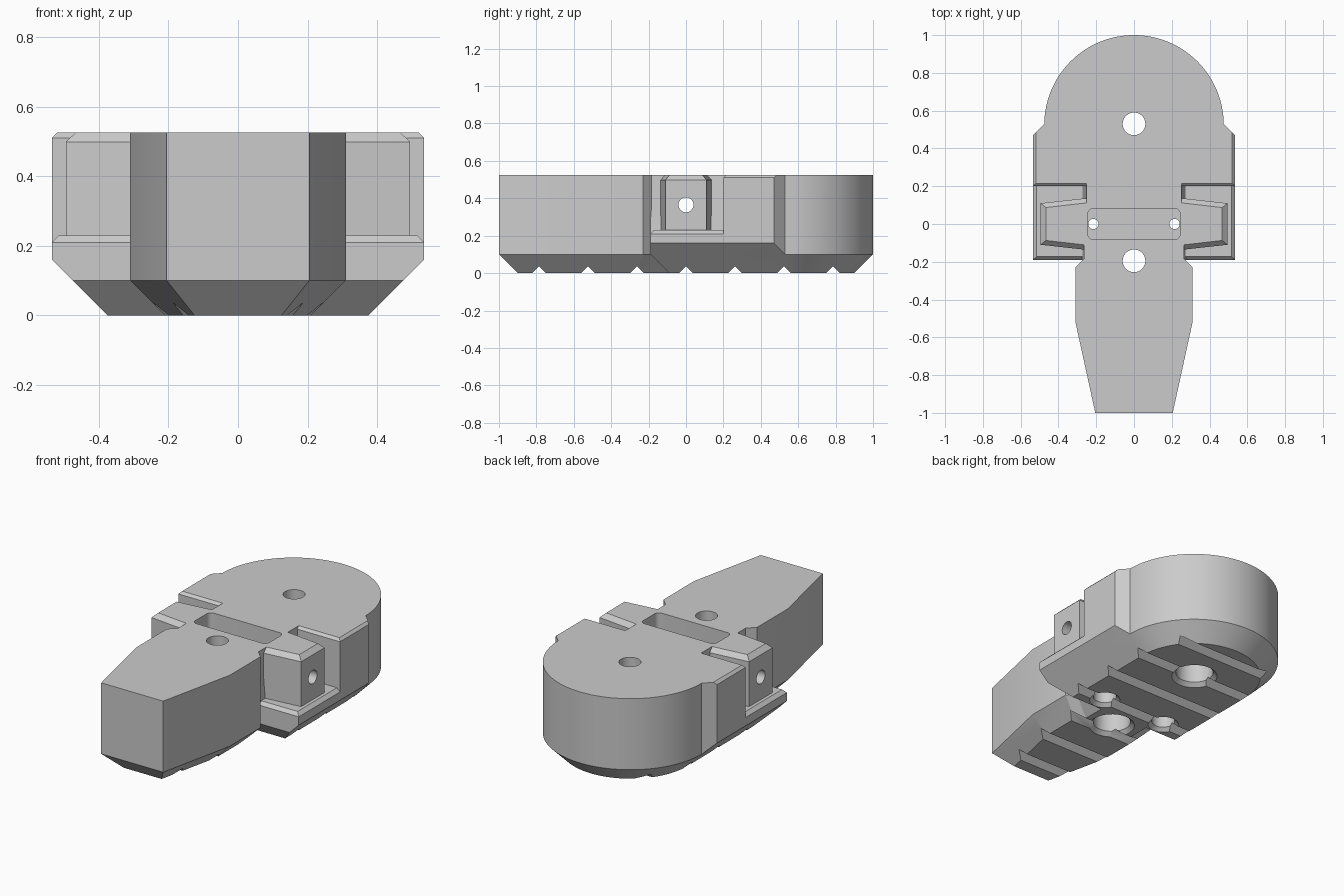
import bpy, bmesh
from math import pi, sin, cos
from mathutils import Matrix

if "Cube" in bpy.data.objects:
    bpy.data.objects.remove(bpy.data.objects["Cube"], do_unlink=True)

grey = bpy.data.materials.new("plain grey")
grey.use_nodes = True
grey.diffuse_color = (0.6, 0.6, 0.6, 1)
grey.node_tree.nodes["Principled BSDF"].inputs["Base Color"].default_value = (0.6, 0.6, 0.6, 1)

TOP = 0.525      # height of the flat top
BEVEL = 0.1      # bottom chamfer
LEDGE = 0.23     # top of the side ledges


def finish(name, bm):
    bmesh.ops.recalc_face_normals(bm, faces=bm.faces)
    mesh = bpy.data.meshes.new(name)
    bm.to_mesh(mesh)
    bm.free()
    mesh.materials.append(grey)
    ob = bpy.data.objects.new(name, mesh)
    bpy.context.collection.objects.link(ob)
    return ob


def hull(name, layers, flip=1):
    """Convex solid around outlines stacked as (z, [(x, y), ...])."""
    bm = bmesh.new()
    for z, outline in layers:
        for x, y in outline:
            bm.verts.new((flip * x, y, z))
    bmesh.ops.convex_hull(bm, input=bm.verts)
    bmesh.ops.dissolve_limit(bm, angle_limit=0.005, verts=bm.verts, edges=bm.edges)
    return finish(name, bm)


def mirrored(half):
    return half + [(-x, y) for x, y in half]


def rect(x0, x1, y0, y1):
    return [(x0, y0), (x1, y0), (x1, y1), (x0, y1)]


def arc(cx, cy, r, start, end, n):
    return [(cx + r * cos(start + (end - start) * i / n),
             cy + r * sin(start + (end - start) * i / n)) for i in range(n + 1)]


def rod(name, r1, r2, z0, z1, x=0, y=0):
    bm = bmesh.new()
    bmesh.ops.create_cone(bm, cap_ends=True, segments=40, radius1=r1, radius2=r2,
                          depth=z1 - z0, matrix=Matrix.Translation((x, y, (z0 + z1) / 2)))
    return finish(name, bm)


def combine(target, tool, operation):
    mod = target.modifiers.new(operation, 'BOOLEAN')
    mod.operation = operation
    mod.solver = 'EXACT'
    mod.object = tool
    bpy.context.view_layer.objects.active = target
    bpy.ops.object.modifier_apply(modifier=mod.name)
    bpy.data.objects.remove(tool, do_unlink=True)


# Round tail section with a bevelled underside
def tail_outline(inset):
    r = 0.475 - inset
    return arc(0, 0.525, r, 0, pi, 64) + [(-r, -0.19 + inset), (r, -0.19 + inset)]


body = hull("shoe_body", [(0, tail_outline(BEVEL)), (BEVEL, tail_outline(0)), (TOP, tail_outline(0))])

# Open the side recesses
for s in (1, -1):
    recess = hull("recess_cutter", [
        (0.15, rect(0.28, 0.7, -0.3, 0.2)), (0.51, rect(0.28, 0.7, -0.3, 0.2)),
        (0.54, rect(0.25, 0.7, -0.3, 0.23))], s)
    combine(body, recess, 'DIFFERENCE')

# Tapered nose and the neck joining it to the tail
nose_top = mirrored([(0.205, -1), (0.31, -0.52), (0.31, -0.23), (0.2, -0.12)])
nose_low = mirrored([(0.125, -0.9), (0.21, -0.51), (0.21, -0.27), (0.1, -0.16)])
parts = [hull("nose", [(0, nose_low), (BEVEL, nose_top), (TOP, nose_top)])]
neck = rect(-0.265, 0.265, -0.4, -0.1)
parts.append(hull("neck", [(0, rect(-0.165, 0.165, -0.4, -0.05)), (BEVEL, neck), (TOP, neck)]))

for s in (1, -1):
    # Rear shoulder block
    shoulder = [(0.2, 0.2), (0.535, 0.2), (0.535, 0.47), (0.475, 0.53), (0.2, 0.53)]
    rim = [(0.2, 0.215), (0.52, 0.215), (0.52, 0.485), (0.475, 0.53), (0.2, 0.53)]
    parts.append(hull("shoulder", [(BEVEL, rect(0.2, 0.475, 0.2, 0.53)), (0.16, shoulder),
                                   (0.51, shoulder), (TOP, rim)], s))
    # Ledge below the recess
    ledge = rect(0.2, 0.535, -0.19, 0.25)
    parts.append(hull("ledge", [(BEVEL, rect(0.2, 0.475, -0.19, 0.25)), (0.16, ledge),
                                (0.21, ledge), (LEDGE, rect(0.2, 0.515, -0.172, 0.25))], s))
    # Tapered lug standing in the recess
    lug = [(0.25, -0.137), (0.495, -0.11), (0.495, 0.11), (0.25, 0.137)]
    lug_top = [(0.25, -0.112), (0.467, -0.087), (0.467, 0.087), (0.25, 0.112)]
    parts.append(hull("lug", [(0.2, lug), (0.498, lug), (TOP, lug_top)], s))

for part in parts:
    combine(body, part, 'UNION')

# Rounded pocket in the top
r = 0.03
pocket = []
for i, (sx, sy) in enumerate([(1, 1), (-1, 1), (-1, -1), (1, -1)]):
    pocket += arc(sx * (0.245 - r), sy * (0.082 - r), r, i * pi / 2, (i + 1) * pi / 2, 6)
cutters = [hull("pocket_cutter", [(LEDGE, pocket), (0.6, pocket)])]

# Large bolt holes, counterbored from below
for y, step in ((0.53, 0.47), (-0.195, 0.44)):
    cutters += [rod("bolt_hole", 0.06, 0.06, -0.1, 0.6, 0, y),
                rod("bolt_bore", 0.105, 0.105, -0.1, step, 0, y),
                rod("bolt_sink", 0.148, 0.105, -0.02, 0.023, 0, y)]

# Small screw holes under the pocket
for x in (0.215, -0.215):
    cutters += [rod("screw_hole", 0.027, 0.027, -0.1, 0.3, x),
                rod("screw_bore", 0.065, 0.065, -0.1, 0.13, x),
                rod("screw_sink", 0.106, 0.065, -0.02, 0.021, x)]

# Cross pin hole through both lugs
pin = rod("pin_hole", 0.04, 0.04, -0.7, 0.7)
pin.data.transform(Matrix.Translation((0, 0, 0.365)) @ Matrix.Rotation(pi / 2, 4, 'Y'))
cutters.append(pin)

# Grip grooves across the underside
for i in range(-3, 4):
    y = i * 0.262
    cutters.append(hull("groove", [(-0.02, rect(-0.7, 0.7, y - 0.057, y + 0.057)),
                                   (0.037, [(-0.7, y), (0.7, y)])]))

for cutter in cutters:
    combine(body, cutter, 'DIFFERENCE')

bpy.ops.object.select_all(action='DESELECT')
body.select_set(True)
bpy.context.view_layer.objects.active = body
bpy.ops.object.shade_smooth_by_angle(angle=0.4)
